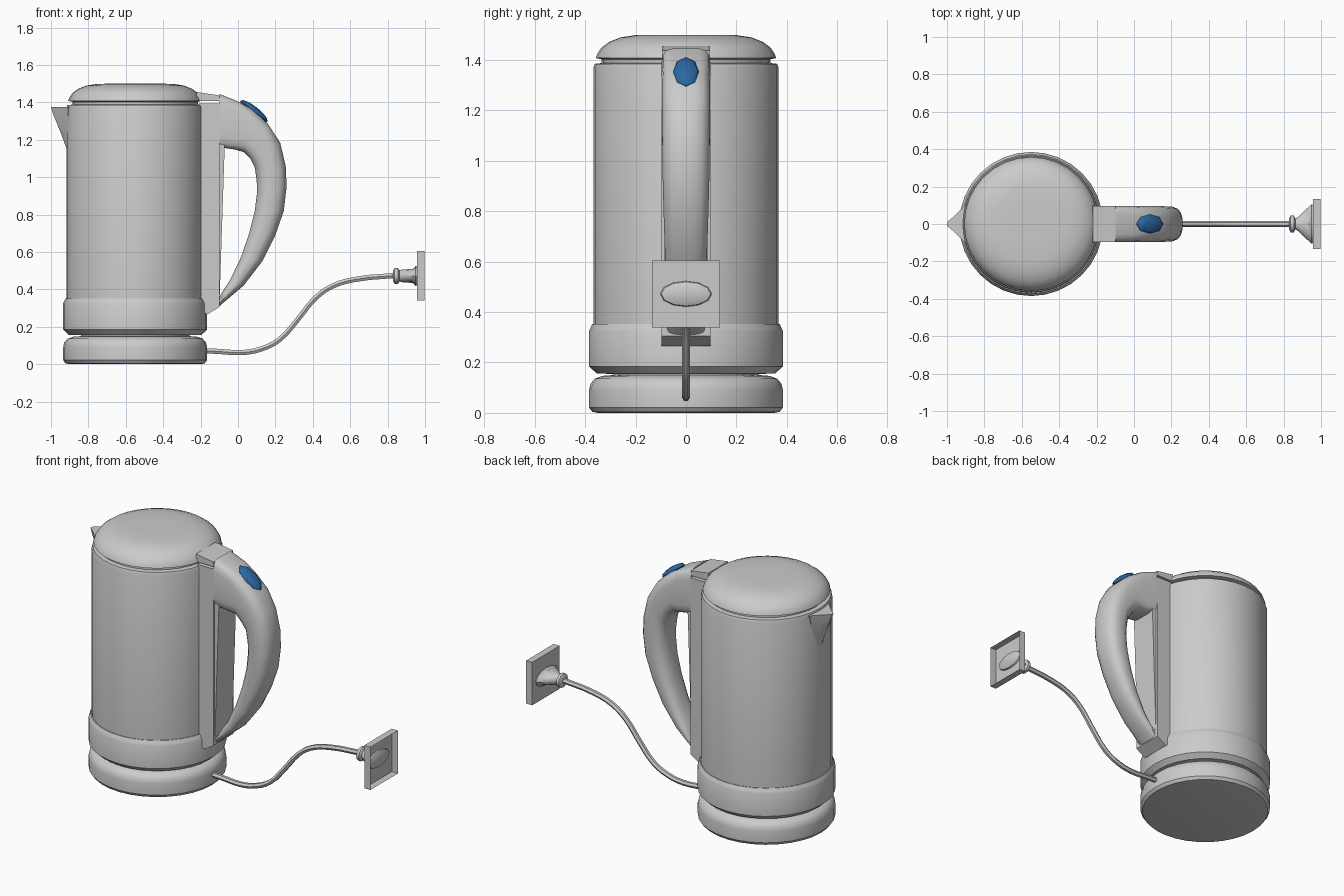
import bpy, bmesh, math
from mathutils import Matrix

if "Cube" in bpy.data.objects:
    bpy.data.objects.remove(bpy.data.objects["Cube"])

CX = -0.55  # kettle axis


def material(name, rgb):
    m = bpy.data.materials.new(name)
    m.diffuse_color = (*rgb, 1)
    m.use_nodes = True
    m.node_tree.nodes["Principled BSDF"].inputs["Base Color"].default_value = m.diffuse_color
    return m


GREY = material("grey", (0.6, 0.6, 0.6))
BLUE = material("blue", (0.024, 0.14, 0.39))


def finish(name, bm, mat=GREY, smooth=35):
    bmesh.ops.recalc_face_normals(bm, faces=bm.faces)
    me = bpy.data.meshes.new(name)
    bm.to_mesh(me)
    bm.free()
    ob = bpy.data.objects.new(name, me)
    bpy.context.collection.objects.link(ob)
    me.materials.append(mat)
    if smooth:
        bpy.ops.object.select_all(action='DESELECT')
        ob.select_set(True)
        bpy.context.view_layer.objects.active = ob
        bpy.ops.object.shade_smooth_by_angle(angle=math.radians(smooth))
    return ob


def loft(name, rings, mat=GREY, smooth=35):
    """Skin a list of equal-sized point rings and cap both ends."""
    bm = bmesh.new()
    vs = [[bm.verts.new(p) for p in r] for r in rings]
    n = len(rings[0])
    for a, b in zip(vs, vs[1:]):
        for i in range(n):
            j = (i + 1) % n
            bm.faces.new((a[i], a[j], b[j], b[i]))
    bm.faces.new(vs[0])
    bm.faces.new(vs[-1])
    return finish(name, bm, mat, smooth)


def lathe(name, profile, n=32):
    angles = [2 * math.pi * i / n for i in range(n)]
    return loft(name, [[(CX + r * math.cos(a), r * math.sin(a), z) for a in angles]
                       for r, z in profile])


def extrude_side(name, pts, w):
    """Extrude an x-z outline across y."""
    return loft(name, [[(x, y, z) for x, z in pts] for y in (-w, w)], smooth=0)


# Turned parts: power base, lower collar, body, lid
lathe("power_base", [(0.35, 0), (0.372, 0.004), (0.385, 0.022), (0.385, 0.09), (0.379, 0.115),
                     (0.362, 0.136), (0.33, 0.147), (0.29, 0.15), (0.29, 0.165)])
lathe("lower_collar", [(0.31, 0.155), (0.355, 0.157), (0.385, 0.185), (0.385, 0.325),
                       (0.38, 0.335), (0.372, 0.352), (0.35, 0.352)])
lathe("body", [(0.35, 0.34), (0.368, 0.342), (0.368, 1.368), (0.362, 1.385), (0.335, 1.388),
               (0.335, 1.41)])
lathe("lid", [(0.33, 1.402), (0.358, 1.408), (0.352, 1.425), (0.335, 1.45), (0.305, 1.472),
              (0.26, 1.49), (0.2, 1.499), (0.1, 1.5)])

# Pouring spout, tapering down into the body
rings = []
for z, tip, w in ((1.375, -1.0, 0.095), (1.335, -0.988, 0.085), (1.235, -0.947, 0.06),
                  (1.13, -0.908, 0.02)):
    half = [(-0.87, w), (-0.91, w), (-0.91 + (tip + 0.91) * 0.6, w * 0.42), (tip, w * 0.1)]
    rings.append([(x, y, z) for x, y in half] + [(x, -y, z) for x, y in reversed(half)])
loft("spout", rings)

# Spine behind the handle, its raised inner strip, and the lid hinge
extrude_side("spine", [(-0.21, 0.3), (-0.165, 0.265), (-0.1, 0.305), (-0.1, 1.395),
                       (-0.21, 1.395)], 0.097)
extrude_side("spine_strip", [(-0.11, 0.36), (-0.098, 0.36), (-0.085, 0.75), (-0.07, 1.2),
                             (-0.11, 1.2)], 0.085)
extrude_side("lid_hinge", [(-0.225, 1.408), (-0.1, 1.408), (-0.1, 1.437), (-0.22, 1.455)], 0.095)

# Handle: rounded sections between an outer and an inner curve
stations = [  # outer x, z, inner x, z, half width
    (-0.10, 1.445, -0.10, 1.16, 0.097), (0.00, 1.405, -0.02, 1.148, 0.097),
    (0.08, 1.36, 0.03, 1.135, 0.097), (0.16, 1.285, 0.065, 1.10, 0.097),
    (0.225, 1.185, 0.09, 1.05, 0.096), (0.255, 1.06, 0.10, 0.98, 0.095),
    (0.26, 0.95, 0.102, 0.92, 0.094), (0.245, 0.82, 0.09, 0.82, 0.091),
    (0.20, 0.69, 0.06, 0.70, 0.087), (0.13, 0.55, 0.015, 0.57, 0.082),
    (0.03, 0.42, -0.04, 0.455, 0.078), (-0.10, 0.31, -0.10, 0.36, 0.075)]
rings = []
for k, (ox, oz, ix, iz, w) in enumerate(stations):
    e = 0.35 if k < 2 else 0.55 if k < 4 else 0.75   # boxier near the top
    ring = []
    for i in range(16):
        a = 2 * math.pi * (i + 0.5) / 16
        c, s = (math.copysign(abs(t) ** e, t) for t in (math.cos(a), math.sin(a)))
        t = (1 + c / math.cos(math.pi / 16) ** e) / 2
        ring.append((ix + (ox - ix) * t, w * s, iz + (oz - iz) * t))
    rings.append(ring)
loft("handle", rings, smooth=40)

# Blue power button lying on the handle slope
bm = bmesh.new()
bmesh.ops.create_uvsphere(bm, u_segments=8, v_segments=6, radius=1)
bmesh.ops.transform(bm, verts=bm.verts, matrix=Matrix.Translation((0.085, 0, 1.353))
                    @ Matrix.Rotation(math.radians(38), 4, 'Y')
                    @ Matrix.Diagonal((0.092, 0.051, 0.025, 1)))
finish("power_button", bm, BLUE)

# Power cord
path = [(-0.2, 0.073), (-0.1, 0.068), (0.02, 0.062), (0.12, 0.08), (0.22, 0.13), (0.32, 0.24),
        (0.41, 0.35), (0.5, 0.415), (0.62, 0.452), (0.85, 0.475)]
cu = bpy.data.curves.new("power_cord", 'CURVE')
cu.dimensions = '3D'
cu.bevel_depth = 0.016
cu.bevel_resolution = 1
cu.resolution_u = 3
cu.use_fill_caps = True
sp = cu.splines.new('BEZIER')
sp.bezier_points.add(len(path) - 1)
for p, (x, z) in zip(sp.bezier_points, path):
    p.co = (x, 0, z)
    p.handle_left_type = p.handle_right_type = 'AUTO'
cord = bpy.data.objects.new("power_cord", cu)
bpy.context.collection.objects.link(cord)
cu.materials.append(GREY)
bpy.ops.object.select_all(action='DESELECT')
cord.select_set(True)
bpy.context.view_layer.objects.active = cord
bpy.ops.object.convert(target='MESH')
bpy.ops.object.shade_smooth_by_angle(angle=math.radians(40))

# Plug: small collar flaring into a wide oval that pokes through the wall plate
rings = []
for x, ry, rz in ((0.83, 0.03, 0.03), (0.838, 0.045, 0.042), (0.855, 0.045, 0.042),
                  (0.863, 0.028, 0.03), (0.88, 0.04, 0.034), (0.91, 0.07, 0.036),
                  (0.935, 0.092, 0.038), (0.95, 0.105, 0.053), (0.965, 0.098, 0.048),
                  (0.975, 0.06, 0.03)):
    rings.append([(x, ry * math.cos(a), 0.472 + rz * math.sin(a))
                  for a in (2 * math.pi * i / 12 for i in range(12))])
loft("plug", rings)

# Wall plate: shallow box, open at the back
bm = bmesh.new()
bmesh.ops.create_cube(bm, size=1)
bmesh.ops.transform(bm, verts=bm.verts, matrix=Matrix.Translation((0.977, 0, 0.472))
                    @ Matrix.Diagonal((0.042, 0.268, 0.265, 1)))
bm.normal_update()
bmesh.ops.delete(bm, geom=[f for f in bm.faces if f.normal.x > 0.5], context='FACES_ONLY')
finish("wall_plate", bm, smooth=0)
